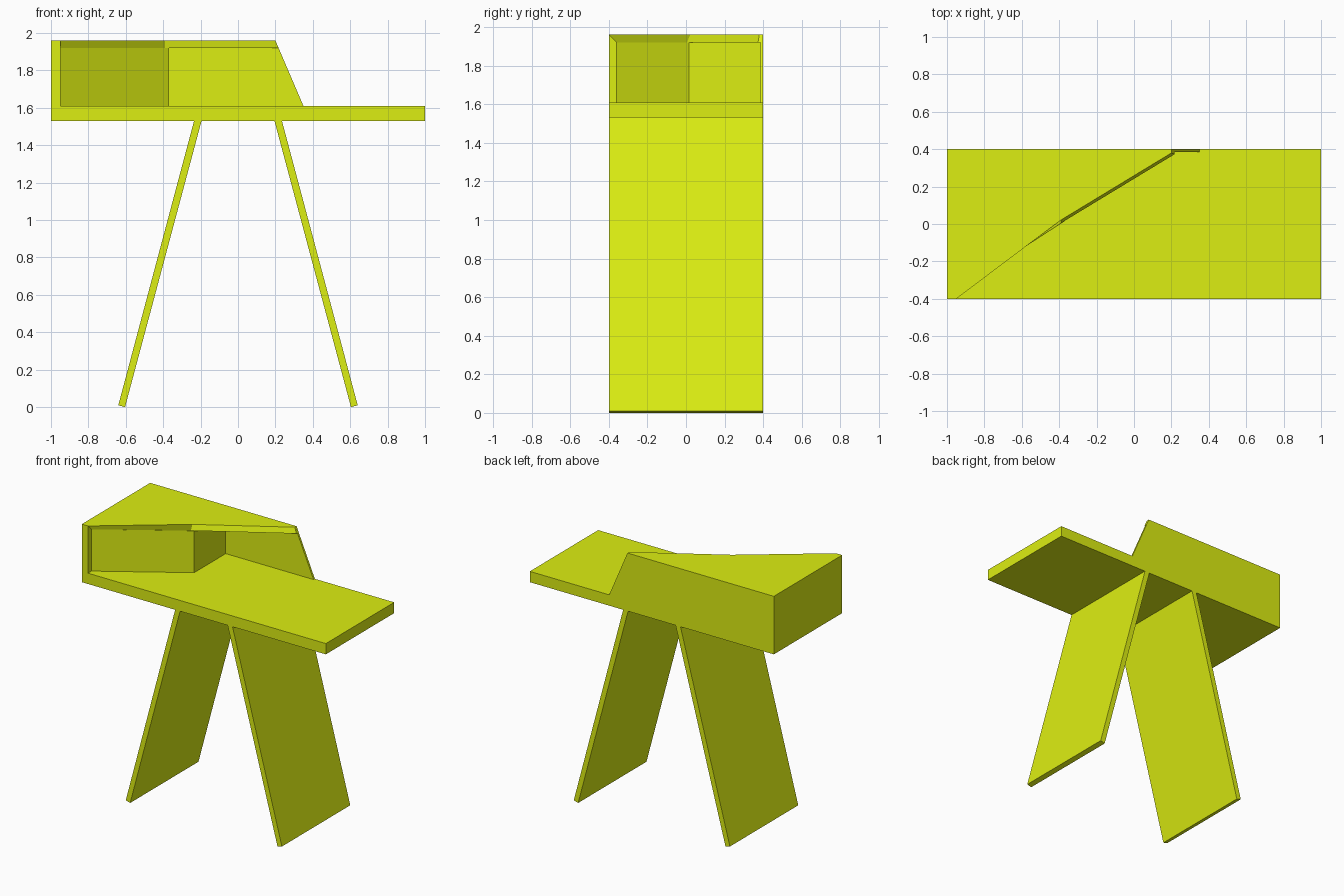
import bpy
import bmesh

if "Cube" in bpy.data.objects:
    bpy.data.objects.remove(bpy.data.objects["Cube"])

mat = bpy.data.materials.new("lime_paint")
mat.diffuse_color = (0.72, 0.86, 0.006, 1)
mat.use_nodes = True
mat.node_tree.nodes["Principled BSDF"].inputs["Base Color"].default_value = mat.diffuse_color


def loft(name, lower, upper):
    """Solid between two matching closed loops of 3D points."""
    bm = bmesh.new()
    a = [bm.verts.new(p) for p in lower]
    b = [bm.verts.new(p) for p in upper]
    n = len(a)
    bm.faces.new(a)
    bm.faces.new(b)
    for i in range(n):
        j = (i + 1) % n
        bm.faces.new((a[i], a[j], b[j], b[i]))
    bmesh.ops.recalc_face_normals(bm, faces=bm.faces)
    me = bpy.data.meshes.new(name)
    bm.to_mesh(me)
    bm.free()
    me.materials.append(mat)
    ob = bpy.data.objects.new(name, me)
    bpy.context.collection.objects.link(ob)
    return ob


def plan(name, pts, z0, z1, top=None):
    """Plan outline raised from z0 to z1, optionally to a different top outline."""
    return loft(name, [(x, y, z0) for x, y in pts], [(x, y, z1) for x, y in top or pts])


def elevation(name, pts, y0, y1):
    """Front outline pushed from y0 to y1."""
    return loft(name, [(x, y0, z) for x, z in pts], [(x, y1, z) for x, z in pts])


D = 0.4            # half depth
DESK, TOP = 1.61, 1.96
BACK = 0.385       # inner face of the back panel

# Desk board
elevation("desk_top", [(-1, 1.53), (1, 1.53), (1, DESK), (-1, DESK)], -D, D)

# Splayed slab legs
for side, s in (("left", -1), ("right", 1)):
    outline = [(0.195, 1.53), (0.235, 1.53), (0.64, 0.01), (0.604, 0)]
    elevation(side + "_leg", [(s * x, z) for x, z in outline], -D, D)

# Hutch: back panel with sloped end, and left wall
elevation("hutch_back", [(-1, DESK), (0.35, DESK), (0.2, TOP), (-1, TOP)], BACK, D)
plan("hutch_left_wall", [(-1, -D), (-0.95, -D), (-0.95, BACK), (-1, BACK)], DESK, TOP)

# Hutch roof with a diagonal, slightly undercut front edge
plan("hutch_roof",
     [(-0.95, -0.36), (-0.39, 0.005), (0.217, 0.373), (0.217, BACK), (-0.95, BACK)],
     1.92, TOP,
     [(-0.95, -D), (-0.39, 0.022), (0.2, 0.38), (0.2, BACK), (-0.95, BACK)])

# Closed compartment with a diagonal front
plan("hutch_compartment",
     [(-0.95, -0.36), (-0.37, 0.015), (-0.37, BACK), (-0.95, BACK)], DESK, 1.92)
